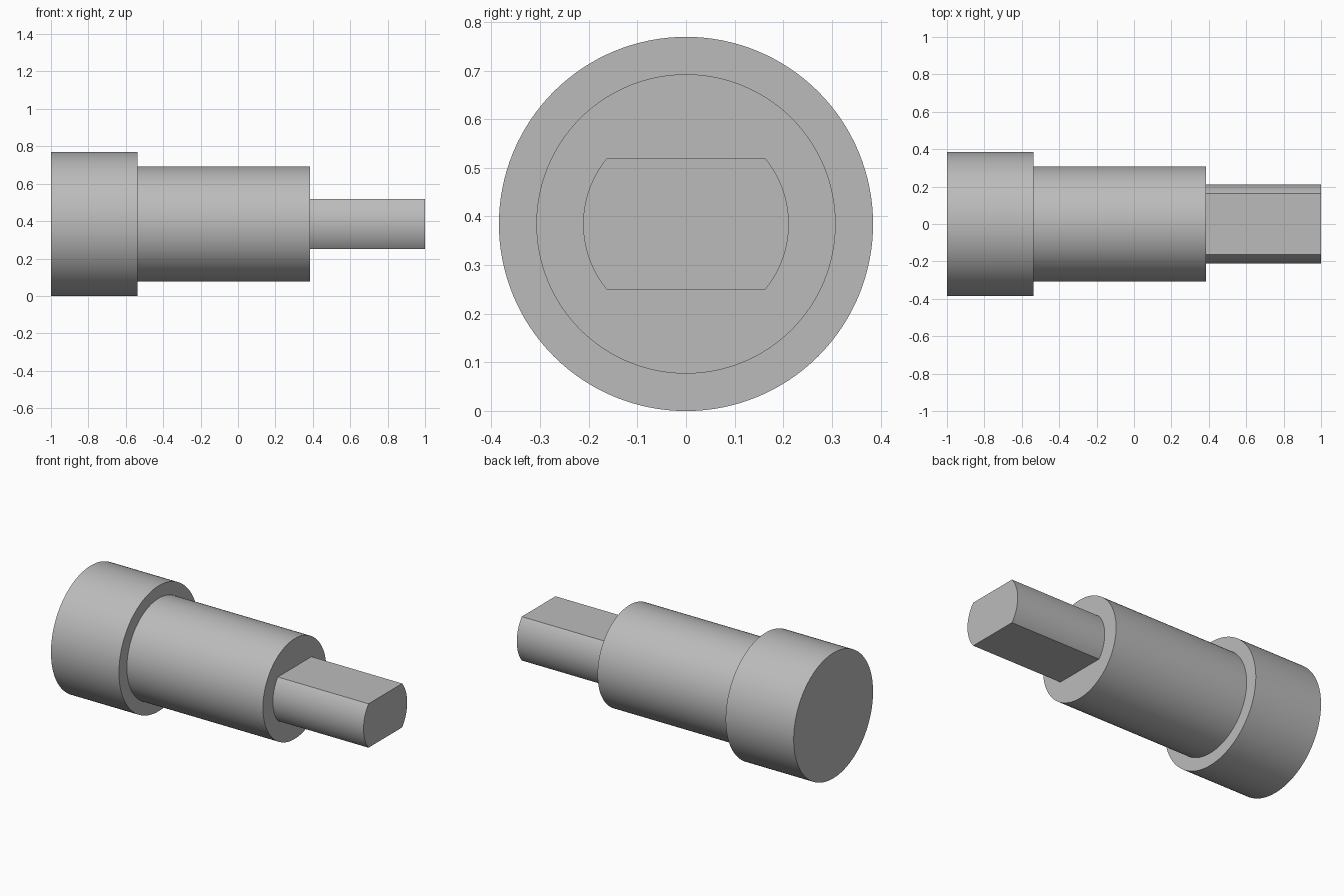
import bpy
import bmesh
from math import asin, cos, sin, pi, radians

cube = bpy.data.objects.get("Cube")
if cube:
    bpy.data.objects.remove(cube, do_unlink=True)

steel = bpy.data.materials.new("grey steel")
steel.use_nodes = True
colour = (0.5, 0.5, 0.5, 1)
steel.diffuse_color = colour
steel.node_tree.nodes["Principled BSDF"].inputs["Base Color"].default_value = colour

AXIS_HEIGHT = 0.3846


def round_section(radius, sides=128):
    return [(radius * cos(2 * pi * i / sides), radius * sin(2 * pi * i / sides))
            for i in range(sides)]


def flatted_section(radius, half_height, steps=32):
    """Circle cut by two parallel flats, above and below."""
    limit = asin(half_height / radius)
    points = []
    for middle in (0, pi):
        for i in range(steps + 1):
            angle = middle - limit + 2 * limit * i / steps
            points.append((radius * cos(angle), radius * sin(angle)))
    return points


def extrude_along_x(name, section, start, end):
    bm = bmesh.new()
    base = bm.faces.new([bm.verts.new((start, y, z + AXIS_HEIGHT)) for y, z in section])
    result = bmesh.ops.extrude_face_region(bm, geom=[base], use_keep_orig=True)
    moved = [v for v in result["geom"] if isinstance(v, bmesh.types.BMVert)]
    bmesh.ops.translate(bm, vec=(end - start, 0, 0), verts=moved)
    bmesh.ops.recalc_face_normals(bm, faces=bm.faces)
    mesh = bpy.data.meshes.new(name)
    bm.to_mesh(mesh)
    bm.free()
    mesh.materials.append(steel)
    obj = bpy.data.objects.new(name, mesh)
    bpy.context.collection.objects.link(obj)
    bpy.ops.object.select_all(action="DESELECT")
    obj.select_set(True)
    bpy.context.view_layer.objects.active = obj
    bpy.ops.object.shade_smooth_by_angle(angle=radians(30))


# Wide collar, main shaft and flat-sided drive end, each seated in the last
seat = 0.01
extrude_along_x("collar", round_section(0.3846), -1, -0.5385)
extrude_along_x("shaft", round_section(0.3077), -0.5385 - seat, 0.3846)
extrude_along_x("drive_end", flatted_section(0.2115, 0.1346), 0.3846 - seat, 1)
